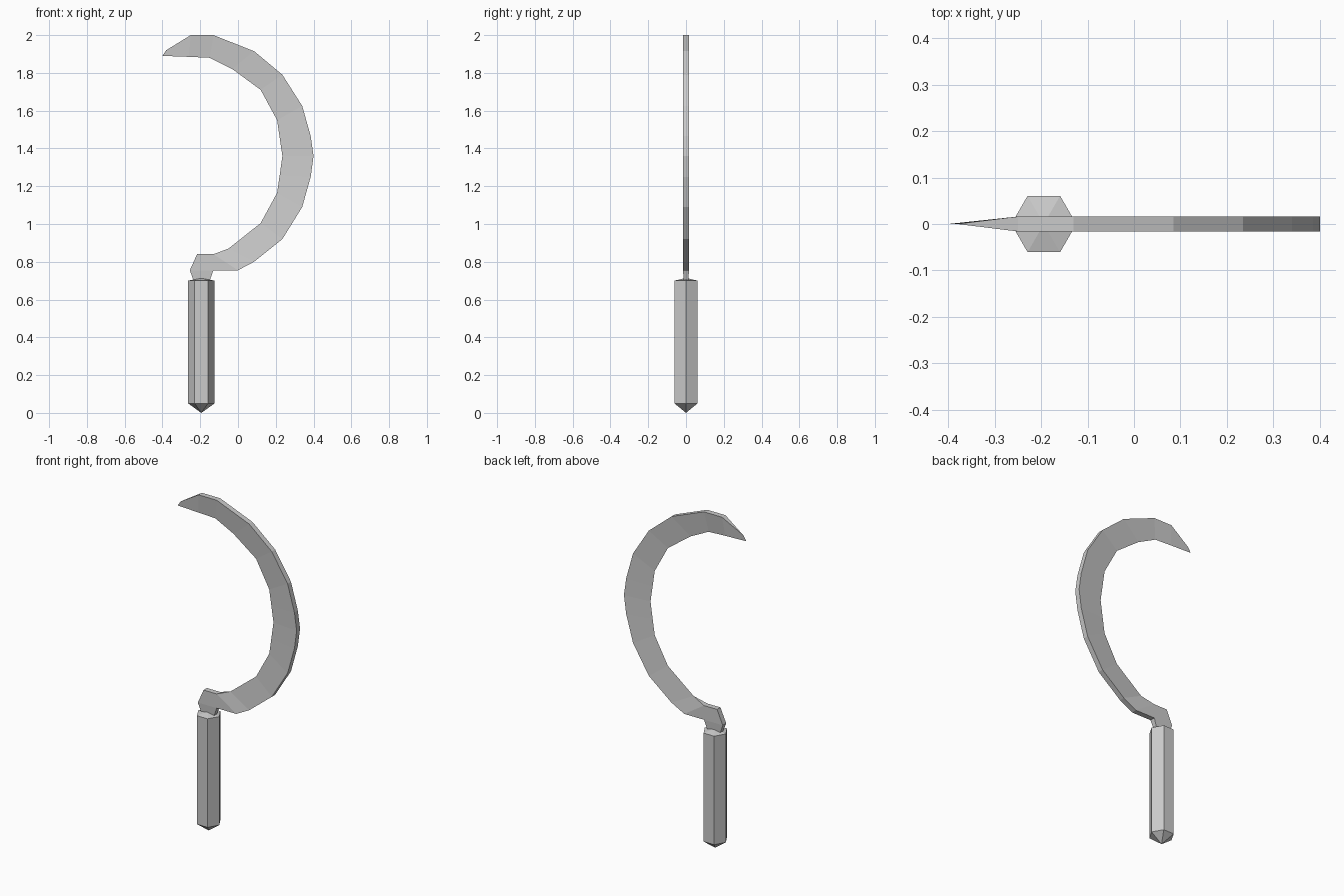
import bpy, bmesh, math

if "Cube" in bpy.data.objects:
    bpy.data.objects.remove(bpy.data.objects["Cube"])


def make_object(name, bm):
    bmesh.ops.remove_doubles(bm, verts=bm.verts[:], dist=0.0005)
    bmesh.ops.recalc_face_normals(bm, faces=bm.faces[:])
    mesh = bpy.data.meshes.new(name)
    bm.to_mesh(mesh)
    bm.free()
    obj = bpy.data.objects.new(name, mesh)
    bpy.context.collection.objects.link(obj)
    return obj


def loft(bm, rings):
    """Skin matching point rings and cap both ends."""
    rings = [[bm.verts.new(p) for p in r] for r in rings]
    for a, b in zip(rings, rings[1:]):
        for i in range(len(a)):
            j = (i + 1) % len(a)
            bm.faces.new((a[i], a[j], b[j], b[i]))
    bm.faces.new(rings[0])
    bm.faces.new(rings[-1])


# Handle: hexagonal grip with a pointed butt and shallow cone top
bm = bmesh.new()
rings = []
for z, r in ((0, 0.0001), (0.05, 0.07), (0.70, 0.07), (0.715, 0.0001)):
    rings.append([(-0.194 + r * math.cos(k * math.pi / 3),
                   r * math.sin(k * math.pi / 3), z) for k in range(6)])
loft(bm, rings)
make_object("handle", bm)

# Blade: thick spine and sharp inner edge
# (spine x, spine z, edge x, edge z, half thickness at spine, at edge)
T = 0.016
stations = [
    (-0.15, 0.70, -0.235, 0.70, 0.012, 0.012),
    (-0.13, 0.755, -0.255, 0.755, T, T),
    (-0.13, 0.755, -0.217, 0.84, T, T),
    (0.0, 0.755, -0.13, 0.84, T, T),
    (0.085, 0.80, -0.05, 0.87, T, 0),
    (0.235, 0.92, 0.12, 1.005, T, 0),
    (0.34, 1.09, 0.207, 1.165, T, 0),
    (0.385, 1.25, 0.221, 1.26, T, 0),
    (0.40, 1.36, 0.235, 1.36, T, 0),
    (0.385, 1.465, 0.221, 1.455, T, 0),
    (0.34, 1.625, 0.207, 1.55, T, 0),
    (0.235, 1.79, 0.12, 1.71, T, 0),
    (0.085, 1.915, -0.03, 1.82, T, 0),
    (-0.13, 2.0, -0.15, 1.88, T, 0),
    (-0.25, 2.0, -0.26, 1.885, T, 0),
    (-0.38, 1.92, -0.40, 1.89, 0, 0),
]
bm = bmesh.new()
loft(bm, [[(ox, -to, oz), (ox, to, oz), (ix, ti, iz), (ix, -ti, iz)]
          for ox, oz, ix, iz, to, ti in stations])
make_object("blade", bm)
